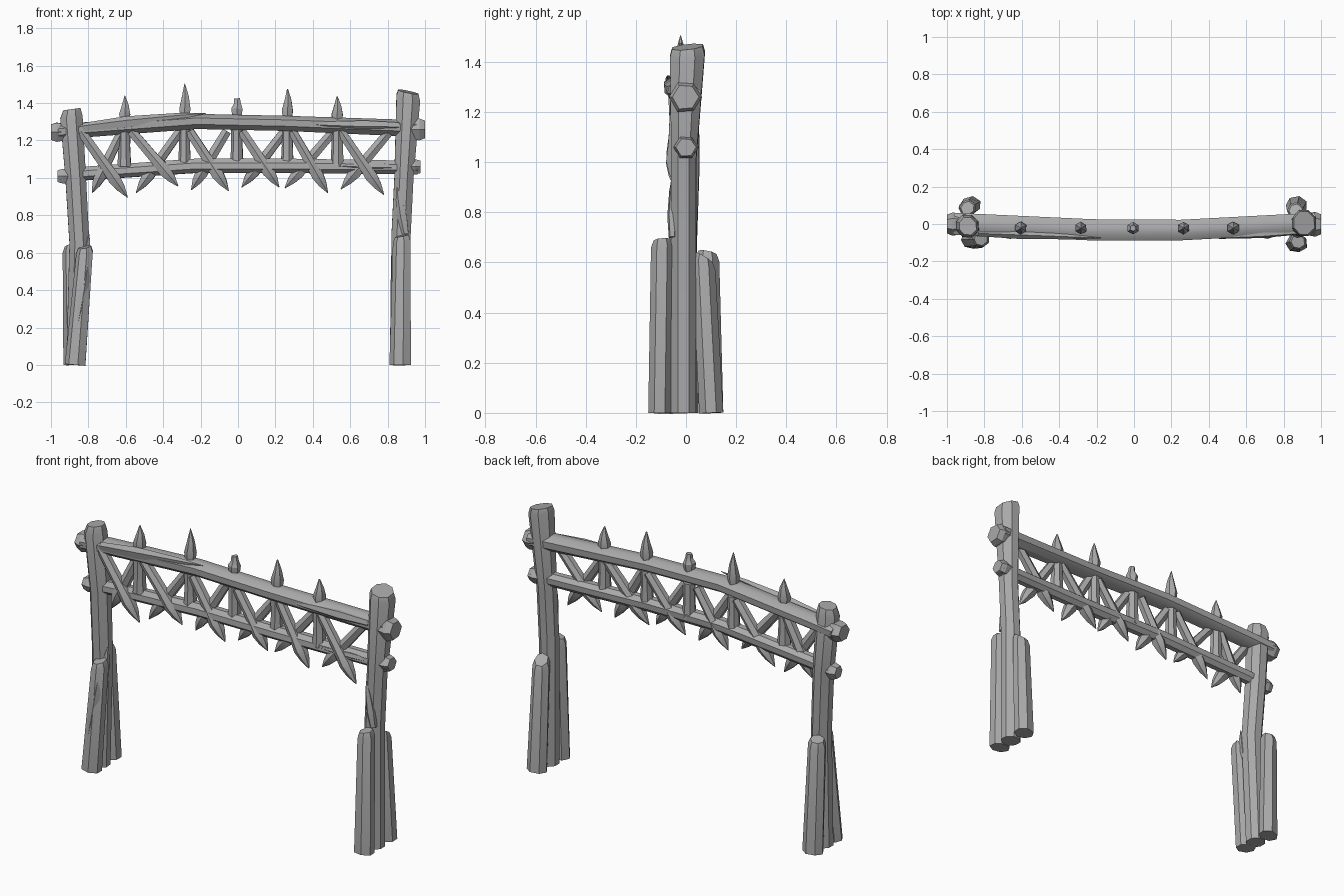
import bpy, bmesh, math, random
from mathutils import Vector

random.seed(4)
cube = bpy.data.objects.get("Cube")
if cube:
    bpy.data.objects.remove(cube, do_unlink=True)

wood = bpy.data.materials.new("grey_wood")
wood.use_nodes = True
grey = (0.4, 0.4, 0.4, 1)
wood.diffuse_color = grey
wood.node_tree.nodes["Principled BSDF"].inputs["Base Color"].default_value = grey


def log(name, path, sides=8, rough=0.06, angle=35, turn=0.5):
    """Loft rings along path points (x, y, z, radius, depth radius)."""
    bm = bmesh.new()
    centres = [Vector(p[:3]) for p in path]
    wobble = [1 + random.uniform(-rough, rough) for _ in range(sides)]
    rings = []
    for i, p in enumerate(path):
        along = (centres[min(i + 1, len(path) - 1)] - centres[max(i - 1, 0)]).normalized()
        depth = Vector((0, 1, 0))
        depth = (depth - along * depth.dot(along)).normalized()
        across = depth.cross(along)
        ring = []
        for k in range(sides):
            a = (k + turn) * math.tau / sides
            offset = across * math.cos(a) * p[3] + depth * math.sin(a) * p[-1]
            ring.append(bm.verts.new(centres[i] + offset * wobble[k]))
        rings.append(ring)
    for low, high in zip(rings, rings[1:]):
        for k in range(sides):
            n = (k + 1) % sides
            bm.faces.new((low[k], low[n], high[n], high[k]))
    bm.faces.new(rings[0][::-1])
    bm.faces.new(rings[-1])
    bmesh.ops.recalc_face_normals(bm, faces=bm.faces)
    mesh = bpy.data.meshes.new(name)
    bm.to_mesh(mesh)
    bm.free()
    mesh.materials.append(wood)
    obj = bpy.data.objects.new(name, mesh)
    bpy.context.collection.objects.link(obj)
    bpy.ops.object.select_all(action="DESELECT")
    obj.select_set(True)
    bpy.context.view_layer.objects.active = obj
    bpy.ops.object.shade_smooth_by_angle(angle=math.radians(angle))
    return obj


def tilt_top(obj, slope_x, slope_y=0.0):
    """Slant the sawn top of an upright log."""
    verts = obj.data.vertices
    top = max(v.co.z for v in verts) - 0.05
    upper = [v for v in verts if v.co.z > top]
    mid_x = sum(v.co.x for v in upper) / len(upper)
    mid_y = sum(v.co.y for v in upper) / len(upper)
    for v in upper:
        v.co.z += (v.co.x - mid_x) * slope_x + (v.co.y - mid_y) * slope_y


# Main posts
right_post = log("right_post", [
    (-0.87, 0, 0, 0.055), (-0.85, -0.01, 0.65, 0.058), (-0.87, 0, 1.0, 0.06),
    (-0.893, -0.01, 1.32, 0.065), (-0.89, -0.01, 1.37, 0.05)])
tilt_top(right_post, 0.2)
left_post = log("left_post", [
    (0.87, -0.01, 0, 0.055), (0.87, -0.01, 0.7, 0.055), (0.885, -0.01, 1.0, 0.055),
    (0.908, 0.005, 1.43, 0.068, 0.077), (0.908, 0.005, 1.46, 0.058, 0.068)])
tilt_top(left_post, -0.2, 0.1)

# Stakes bracing each post, front and back
stakes = {
    "right_front_stake": ((-0.87, -0.085), (-0.82, -0.08), 0.63, 0.2),
    "right_back_stake": ((-0.875, 0.1), (-0.89, 0.085), 0.64, -0.2),
    "left_front_stake": ((0.87, -0.105), (0.877, -0.095), 0.69, 0.1),
    "left_back_stake": ((0.87, 0.1), (0.865, 0.07), 0.62, -0.6),
}
for name, (foot, head, height, slope) in stakes.items():
    stake = log(name, [(*foot, 0, 0.058, 0.048), (*head, height - 0.03, 0.047),
                       (*head, height, 0.036)], sides=7)
    tilt_top(stake, 0.2, slope)

# Crossbeams with a slight bow
log("upper_beam", [
    (-0.96, 0, 1.245, 0.045, 0.062), (-0.8, -0.005, 1.26, 0.045, 0.06),
    (-0.22, -0.032, 1.303, 0.045, 0.06), (0.25, -0.033, 1.293, 0.045, 0.058),
    (0.97, 0.005, 1.265, 0.05, 0.058)])
log("lower_beam", [
    (-0.95, 0, 1.005, 0.035), (-0.8, -0.005, 1.025, 0.04), (-0.22, -0.03, 1.065, 0.042),
    (0.25, -0.03, 1.065, 0.042), (0.96, 0, 1.055, 0.04)])

# Faceted beam ends outside the posts
for name, x, z, size in (("right_upper_end", -0.97, 1.245, 0.06), ("right_lower_end", -0.935, 1.01, 0.045),
                         ("left_upper_end", 0.97, 1.26, 0.065), ("left_lower_end", 0.945, 1.06, 0.048)):
    half = 0.03
    side = math.copysign(1, x)
    log(name, [(x - side * 0.07, 0, z, size * 0.8), (x, 0, z, size),
               (x + side * half, 0, z, size * 0.8)], sides=6, angle=20)


def spike(name, x, y, base, tip, width, blunt=0.05):
    log(name, [(x, y, base - 0.03, width * 0.8), (x, y, base + 0.02, width),
               (x + 0.003, y, (base + tip) / 2 + 0.01, width * 0.6),
               (x, y, tip, width * blunt)], sides=6, angle=25)


# Spikes along the top and short uprights below them
for x, base, tip, blunt in ((-0.605, 1.32, 1.44, 0.05), (-0.285, 1.35, 1.505, 0.05),
                            (-0.005, 1.35, 1.425, 0.5), (0.265, 1.34, 1.475, 0.1),
                            (0.53, 1.32, 1.435, 0.1)):
    spike("top_spike", x, -0.022, base, tip, 0.034, blunt)
    log("upright", [(x, -0.025, 1.06, 0.038), (x, -0.025, 1.17, 0.032),
                    (x, -0.025, 1.26, 0.034)], sides=7)


def brace(name, top_x, tip_x, tip_z, y):
    """Slanted stick through the lower beam, ending in a point."""
    top = Vector((top_x, y, 1.25))
    tip = Vector((tip_x, y - 0.01, tip_z))
    sizes = ((0, 0.027), (0.5, 0.03), (0.72, 0.037), (0.86, 0.025), (1, 0.002))
    log(name, [(*top.lerp(tip, t), r) for t, r in sizes], sides=6)


# Crossed braces
for left, right, tip_left, tip_right, z_left, z_right in (
        (-0.84, -0.62, -0.78, -0.59, 0.92, 0.895), (-0.57, -0.31, -0.545, -0.32, 0.92, 0.955),
        (-0.26, -0.06, -0.25, -0.05, 0.935, 0.93), (0.02, 0.25, 0.02, 0.22, 0.95, 0.95),
        (0.29, 0.51, 0.25, 0.48, 0.945, 0.92), (0.55, 0.81, 0.55, 0.78, 0.94, 0.91)):
    brace("brace_falling", left, tip_right, z_right, -0.035)
    brace("brace_rising", right, tip_left, z_left, -0.015)


def splinter(name, start, end, width, depth):
    a, b = Vector(start), Vector(end)
    log(name, [(*a.lerp(b, t), width * s, depth * s)
               for t, s in ((0, 0.7), (0.35, 1), (0.75, 0.6), (1, 0.04))], sides=5, angle=25)


# Split wood slivers on beams and posts
splinter("upper_splinter_right", (-0.83, -0.05, 1.27), (-0.17, -0.075, 1.345), 0.035, 0.022)
splinter("upper_splinter_left", (0.86, -0.045, 1.28), (0.34, -0.075, 1.29), 0.03, 0.02)
splinter("lower_splinter_left", (0.86, -0.03, 1.06), (0.54, -0.055, 1.065), 0.02, 0.015)
splinter("left_post_splinter", (0.895, -0.055, 0.7), (0.85, -0.055, 0.95), 0.03, 0.022)
splinter("right_post_splinter", (-0.825, -0.04, 0.5), (-0.795, -0.04, 0.7), 0.025, 0.025)
splinter("right_stake_splinter", (-0.805, -0.1, 0.58), (-0.86, -0.125, 0.2), 0.03, 0.02)
